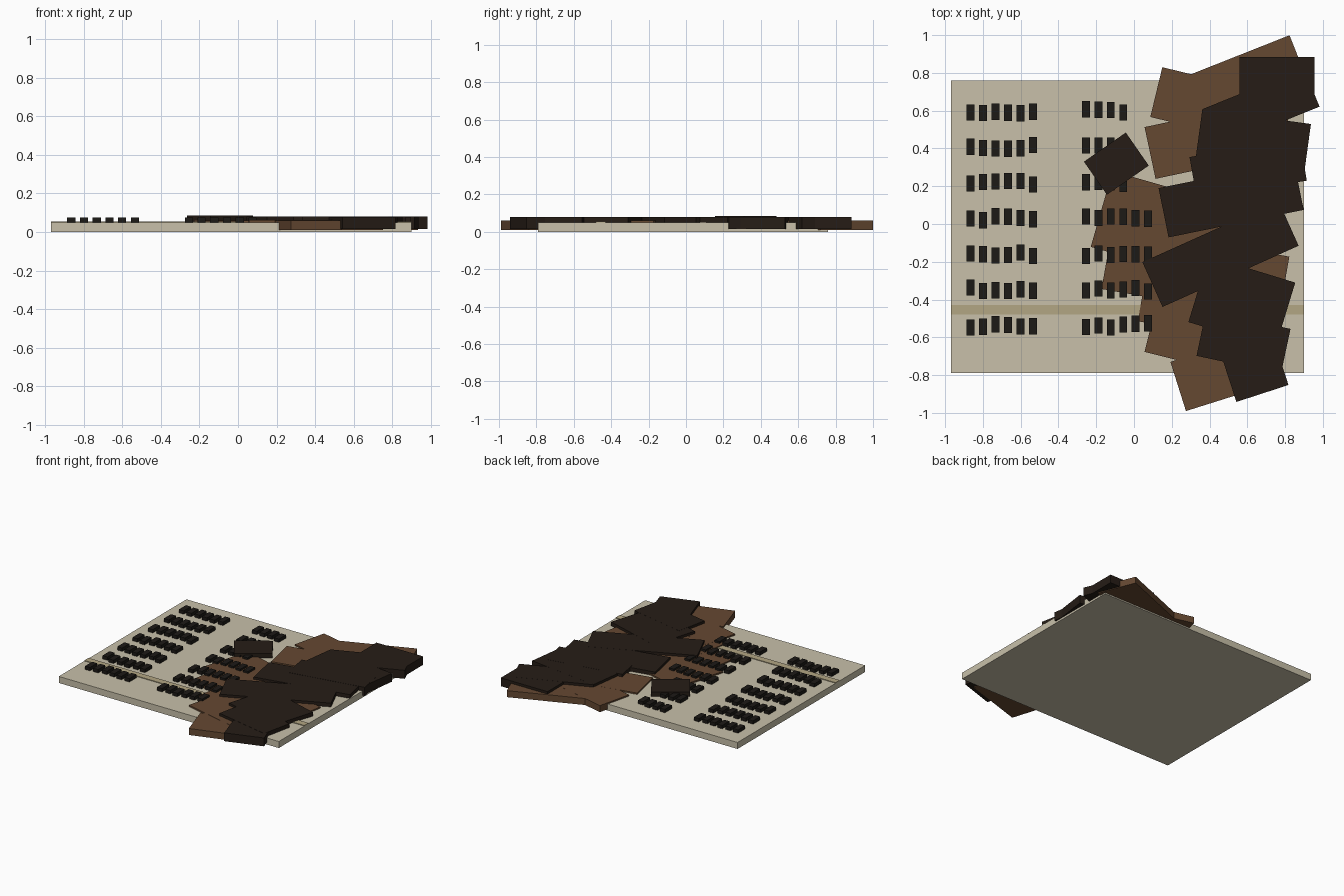
import bpy, bmesh, random
from math import radians
from mathutils import Matrix, Vector

if "Cube" in bpy.data.objects:
    bpy.data.objects.remove(bpy.data.objects["Cube"])

random.seed(4)


def material(name, rgb):
    m = bpy.data.materials.new(name)
    m.diffuse_color = (*rgb, 1)
    m.use_nodes = True
    m.node_tree.nodes["Principled BSDF"].inputs["Base Color"].default_value = m.diffuse_color
    return m


def add_box(bm, center, size, angle=0):
    mat = (Matrix.Translation(center) @ Matrix.Rotation(radians(angle), 4, 'Z')
           @ Matrix.Diagonal((*size, 1)))
    bmesh.ops.create_cube(bm, size=1, matrix=mat)


def finish(bm, name, mat):
    mesh = bpy.data.meshes.new(name)
    bm.to_mesh(mesh)
    bm.free()
    mesh.materials.append(mat)
    bpy.context.collection.objects.link(bpy.data.objects.new(name, mesh))


def box(name, x, y, z, mat):
    bm = bmesh.new()
    add_box(bm, [(a + b) / 2 for a, b in (x, y, z)], [b - a for a, b in (x, y, z)])
    finish(bm, name, mat)


def patches(name, specs, z0, z1, mat):
    """Overlapping turned slabs: left corner x, y, angle, width, depth (negative = downwards)."""
    bm = bmesh.new()
    for i, (x, y, ang, w, d) in enumerate(specs):
        off = Matrix.Rotation(radians(ang), 3, 'Z') @ Vector((w / 2, d / 2, 0))
        top = z1 + 0.0004 * (i % 4)
        add_box(bm, (x + off.x, y + off.y, (z0 + top) / 2), (w, abs(d), top - z0), ang)
    finish(bm, name, mat)


tan = material("tan", (0.58, 0.53, 0.40))
sand = material("sand", (0.45, 0.38, 0.23))
brown = material("brown", (0.13, 0.065, 0.031))
dark = material("dark_brown", (0.019, 0.012, 0.008))
black = material("black", (0.012, 0.010, 0.008))

# ground slab and the raised road across it
box("ground_slab", (-0.97, 0.90), (-0.79, 0.76), (0, 0.05), tan)
box("road_strip", (-0.97, 0.90), (-0.48, -0.43), (0.03, 0.055), sand)

# lower brown layer
patches("brown_layer", [
    (0.219, 0.76, 21.6, 0.65, -0.30),
    (0.15, 0.83, -13.6, 0.60, -0.271),
    (0.056, 0.513, 12, 0.75, -0.28),
    (-0.114, 0.28, -16, 0.75, -0.417),
    (-0.172, -0.344, -10, 0.70, 0.24),
    (0.33, -0.086, -10, 0.50, -0.30),
    (0.02, -0.515, -10, 0.70, 0.26),
    (0.056, -0.677, -14, 0.60, 0.27),
    (0.193, -0.73, 17.5, 0.50, -0.273),
], 0.01, 0.06, brown)

# upper dark layer
patches("dark_layer", [
    (0.558, 0.884, 0, 0.397, -0.274),
    (0.362, 0.608, 22, 0.58, -0.22),
    (0.362, 0.608, -7.8, 0.58, -0.26),
    (0.294, 0.354, 10, 0.59, -0.23),
    (0.13, 0.19, 11.5, 0.73, -0.266),
    (0.151, -0.439, 24.2, 0.79, 0.26),
    (0.288, -0.519, -17, 0.48, 0.365),
    (0.331, -0.698, -12, 0.457, 0.243),
    (0.542, -0.942, 18, 0.29, 0.27),
], 0.015, 0.079, dark)

# separate dark piece
patches("loose_dark_piece", [(-0.265, 0.33, 34.8, 0.27, -0.213)], 0.02, 0.085, dark)

# rows of small blocks, in two groups
bm = bmesh.new()
for row in range(7):
    y = 0.597 - 0.189 * row
    for start, count in ((-0.865, 6), (-0.255, 4 if row < 3 else 6)):
        for i in range(count):
            jit = random.uniform(-0.012, 0.012)
            add_box(bm, (start + 0.066 * i, y + jit, 0.0625), (0.042, 0.086, 0.027))
finish(bm, "small_blocks", black)
